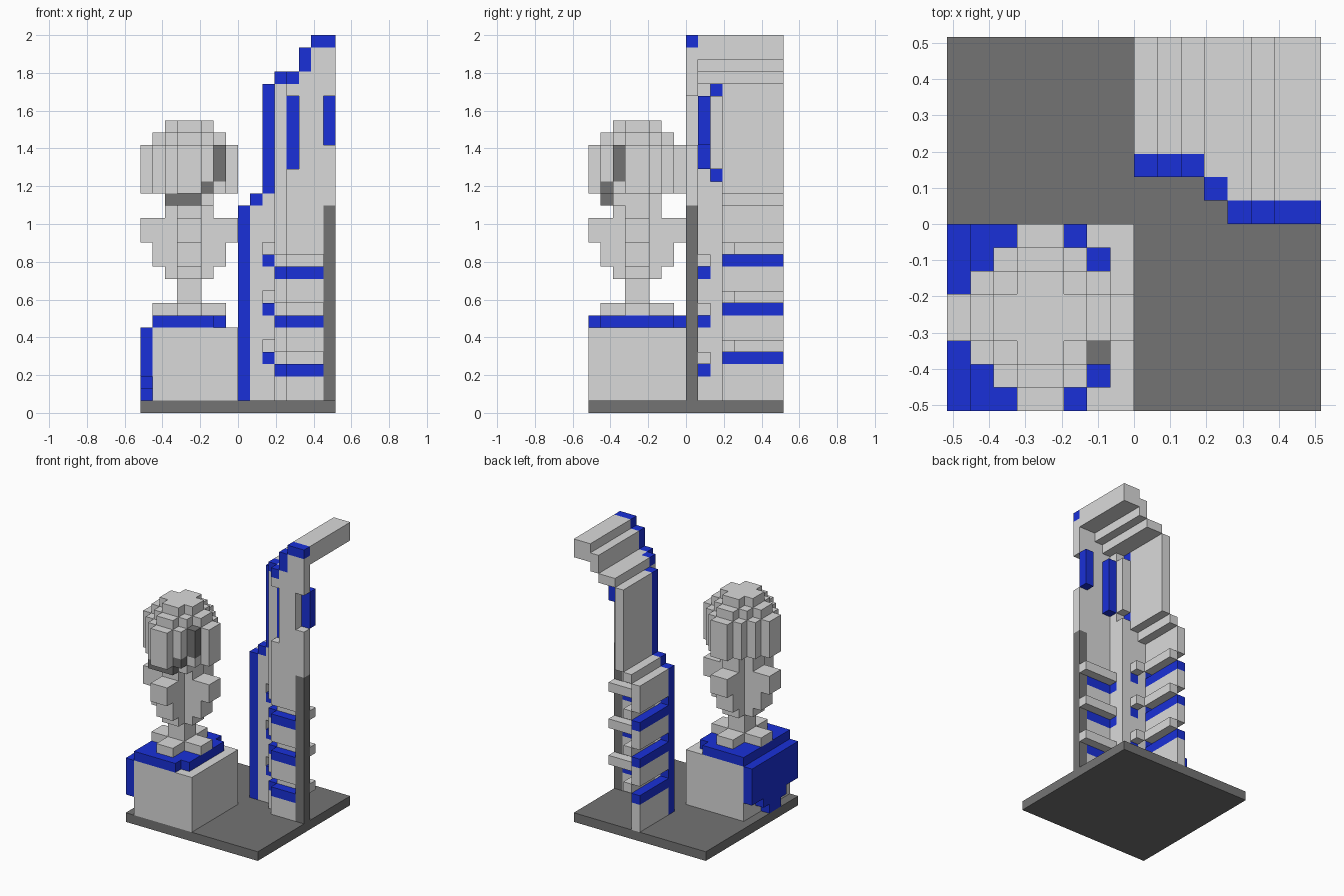
import bpy
import bmesh
from mathutils import Matrix, Vector

cube = bpy.data.objects.get("Cube")
if cube:
    bpy.data.objects.remove(cube, do_unlink=True)

U = 2 / 31      # size of one block
HALF = 8        # half the footprint in blocks


def material(name, rgb):
    m = bpy.data.materials.new(name)
    m.use_nodes = True
    m.diffuse_color = (*rgb, 1)
    m.node_tree.nodes["Principled BSDF"].inputs["Base Color"].default_value = (*rgb, 1)
    return m


GREY = material("light grey", (0.7, 0.7, 0.7))
DARK = material("dark grey", (0.175, 0.175, 0.175))
BLUE = material("blue", (0.01, 0.03, 0.69))


def part(name, mat, boxes):
    """Each box is (x0, x1, y0, y1, z0, z1) in blocks."""
    bm = bmesh.new()
    for x0, x1, y0, y1, z0, z1 in boxes:
        centre = Vector(((x0 + x1) / 2 - HALF, (y0 + y1) / 2 - HALF, (z0 + z1) / 2)) * U
        size = Vector((x1 - x0, y1 - y0, z1 - z0)) * U
        bmesh.ops.create_cube(bm, size=1, matrix=Matrix.LocRotScale(centre, None, size))
    mesh = bpy.data.meshes.new(name)
    bm.to_mesh(mesh)
    bm.free()
    mesh.materials.append(mat)
    obj = bpy.data.objects.new(name, mesh)
    bpy.context.collection.objects.link(obj)


def disc(r, z0, z1):
    """Stepped round layer centred on the pedestal."""
    rows = []
    for y in range(4 - r, 4 + r):
        w = r - (3 - y if y < 4 else y - 4)
        rows.append((4 - w, 4 + w, y, y + 1, z0, z1))
    return rows


def cross(r, z0, z1):
    return [(4 - r, 4 + r, 3, 5, z0, z1), (3, 5, 4 - r, 3, z0, z1), (3, 5, 5, 4 + r, z0, z1)]


def slotted(x0, x1, y0, y1, slots, top):
    """Wall from the base to top, open for two blocks above each slot height."""
    starts = [1] + [z + 2 for z in slots]
    return [(x0, x1, y0, y1, a, b) for a, b in zip(starts, list(slots) + [top])]


def layers(x0, x1, y0, y1, heights):
    return [(x0, x1, y0, y1, z, z + 1) for z in heights]


# Ground plate and pedestal
part("base", DARK, [(0, 16, 0, 16, 0, 1)])
part("pedestal", GREY, [(1, 8, 0, 8, 1, 7)])

# Cloth on top and hanging over the side
part("cloth_top", BLUE, [(1, 6, 0, 8, 7, 8), (6, 7, 1, 7, 7, 8)])
part("cloth_drape", BLUE, [(0, 1, y, y + 1, z, 7) for y, z in enumerate((3, 3, 2, 1, 1, 2, 3, 3))])

# Bust
part("bust_foot", GREY, cross(3, 8, 9))
part("bust_stem", GREY, [(3, 5, 3, 5, 9, 11)])
part("bust_chest", GREY, cross(2, 11, 12) + cross(3, 12, 14) + cross(4, 14, 16))
part("bust_neck", GREY, cross(2, 16, 17))

# Head, with the dark face blocks left out of the grey layers
head = disc(2, 17, 18) + disc(3, 22, 23) + disc(2, 23, 24)
for row in disc(4, 18, 22):
    x0, x1, y0, y1, z0, z1 = row
    if y0 == 1:
        head += [(x0, x1 - 1, y0, y1, z0, z1), (x1 - 1, x1, y0, y1, 19, z1)]
    elif y0 == 2:
        head += [(x0, x1 - 1, y0, y1, z0, z1), (x1 - 1, x1, y0, y1, z0, 19)]
    else:
        head.append(row)
head.append((5, 6, 2, 3, 17, 18))
part("head", GREY, head)
part("face_shadow", DARK, [(2, 5, 1, 2, 17, 18), (5, 6, 1, 2, 18, 19), (6, 7, 2, 3, 19, 22)])

# Tower front wall: blue sills with an open notch above each
front_slots = (3, 7, 11)
side_slots = (4, 8, 12)
part("tower_front_wall", GREY,
     slotted(12, 15, 8, 9, front_slots, 20) + slotted(11, 12, 9, 10, front_slots, 27) +
     [(13, 14, 8, 9, 20, 28), (14, 15, 8, 9, 20, 30), (12, 13, 8, 9, 26, 27),
      (15, 16, 8, 9, 17, 22), (15, 16, 8, 9, 26, 30)])
part("tower_corner_post", DARK, [(15, 16, 8, 9, 1, 17)])
part("front_sills", BLUE, layers(12, 15, 8, 9, front_slots) + layers(11, 12, 9, 10, front_slots))
part("front_ribs", GREY, layers(12, 16, 9, 10, [z + 1 for z in front_slots]))

# Tower side wall, notched below and plain above
part("tower_side_wall", GREY, slotted(8, 9, 11, 16, side_slots, 17) +
     [(9, 10, 11, 16, 17, 18), (10, 11, 11, 16, 18, 27)])
part("side_sills", BLUE, layers(8, 9, 11, 16, side_slots))
part("side_ribs", GREY, layers(9, 10, 12, 16, [z + 1 for z in side_slots]))

# Corner panel joining both walls
part("tower_corner_panel", GREY, slotted(10, 11, 10, 11, side_slots, 18) +
     [(9, 10, 10, 11, 1, 17), (11, 12, 10, 11, 1, 19), (11, 12, 10, 11, 20, 26)])
part("corner_sills", BLUE, layers(10, 11, 10, 11, side_slots))
part("corner_ribs", GREY, layers(10, 11, 11, 12, [z + 1 for z in side_slots]))

# Tall windows set behind the upper openings
part("tall_windows", BLUE, [(12, 13, 9, 10, 20, 26), (15, 16, 9, 10, 22, 26)])

# Stepped roof running to the back
part("roof_steps", GREY, [(11, 12, 10, 16, 27, 28), (12, 13, 9, 16, 27, 28),
                          (13, 14, 9, 16, 28, 30), (14, 16, 9, 16, 29, 31)])

# Blue trim along the front edge of the tower
part("tower_trim", BLUE, [(8, 9, 10, 11, 1, 17), (9, 10, 10, 11, 17, 18), (10, 11, 10, 11, 18, 27),
                          (11, 12, 9, 10, 27, 28), (12, 13, 8, 9, 27, 28),
                          (13, 14, 8, 9, 28, 30), (14, 16, 8, 9, 30, 31)])
